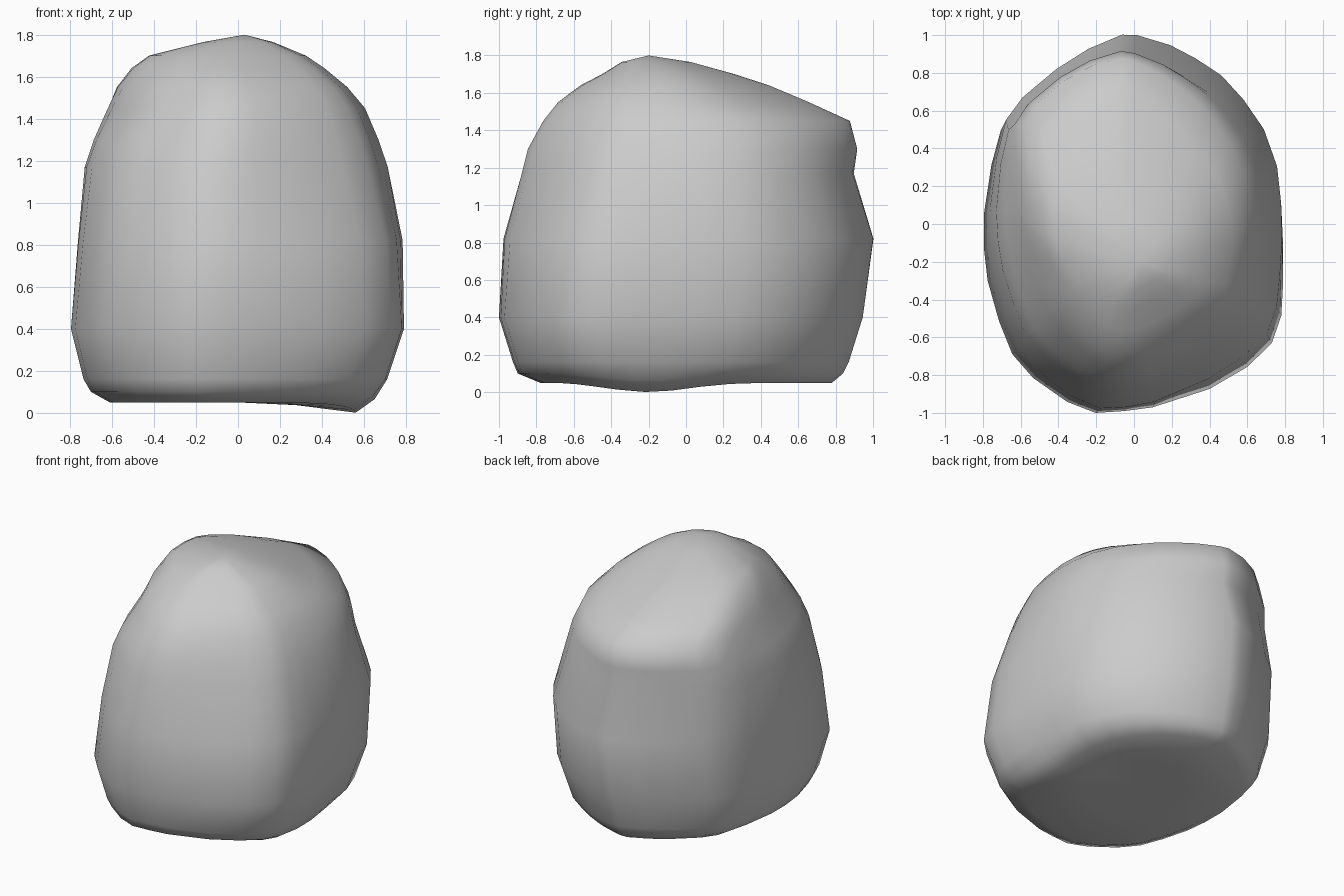
import bpy, bmesh, math

if "Cube" in bpy.data.objects:
    bpy.data.objects.remove(bpy.data.objects["Cube"])

# Plan outline of the boulder, counter-clockwise from the right
outline = [(.79, -.1), (.78, .1), (.76, .3), (.69, .5), (.58, .66), (.46, .79), (.32, .88),
           (.18, .95), (0, 1), (-.08, 1), (-.26, .92), (-.43, .81), (-.61, .66), (-.70, .54),
           (-.75, .35), (-.79, .08), (-.79, -.1), (-.77, -.28), (-.71, -.5), (-.64, -.68),
           (-.53, -.81), (-.35, -.94), (-.2, -1), (-.05, -.99), (.1, -.97), (.4, -.87),
           (.6, -.75), (.73, -.62), (.78, -.47), (.79, -.28)]

# Levels: height, left, right, front, back extents, corner pinch
levels = [(.05, .30, .28, .36, .36, 0),
          (.05, .61, .56, .78, .78, 0),
          (.10, .70, .65, .90, .84, 0),
          (.16, .735, .71, .925, .87, 0),
          (.40, .795, .79, 1.0, .945, 0),
          (.82, .76, .79, .98, 1.0, .01),
          (1.17, .725, .725, .89, .89, .035),
          (1.30, .68, .68, .86, .905, .055),
          (1.45, .61, .615, .78, .86, .09),
          (1.55, .56, .53, .70, .64, .12),
          (1.64, .49, .42, .58, .43, .13),
          (1.70, .41, .33, .46, .25, .13),
          (1.765, .16, .17, .35, .02, .12)]


def place(x, y, level):
    """Fit an outline point to the extents of one level."""
    z, left, right, front, back, pinch = level
    u = x / .79
    v = y
    # upper corners are worn away, except at the back left shoulder, which bulges
    corner = abs(2 * u * v) / (u * u + v * v)
    if v > 0:
        worn = pinch * (-1.1 if u < 0 else .75)
    elif u < 0:
        worn = pinch * (1.3 if z > 1.6 else .9)
    else:
        worn = .085 * min(1, max(0, (z - .55) / .55))
    k = 1 - corner * worn
    px = u * (left + right) / 2 * k + (right - left) / 2
    py = v * (front + back) / 2 * k + (back - front) / 2
    # low foot under the right side
    if z < .12:
        z -= .05 * math.exp(-((px - .53) / .22) ** 2 - ((py + .2) / .3) ** 2)
    return px, py, max(z, 0)


bm = bmesh.new()
rings = [[bm.verts.new(place(x, y, lv)) for x, y in outline] for lv in levels]
n = len(outline)
for a, b in zip(rings, rings[1:]):
    for i in range(n):
        j = (i + 1) % n
        bm.faces.new((a[i], a[j], b[j], b[i]))

# Close the underside and the peak
base = bm.verts.new((0, 0, .05))
peak = bm.verts.new((.03, -.2, 1.8))
for i in range(n):
    j = (i + 1) % n
    bm.faces.new((base, rings[0][j], rings[0][i]))
    bm.faces.new((peak, rings[-1][i], rings[-1][j]))
bmesh.ops.recalc_face_normals(bm, faces=bm.faces)

mesh = bpy.data.meshes.new("boulder")
bm.to_mesh(mesh)
bm.free()
mesh.polygons.foreach_set("use_smooth", [True] * len(mesh.polygons))
boulder = bpy.data.objects.new("boulder", mesh)
bpy.context.collection.objects.link(boulder)
